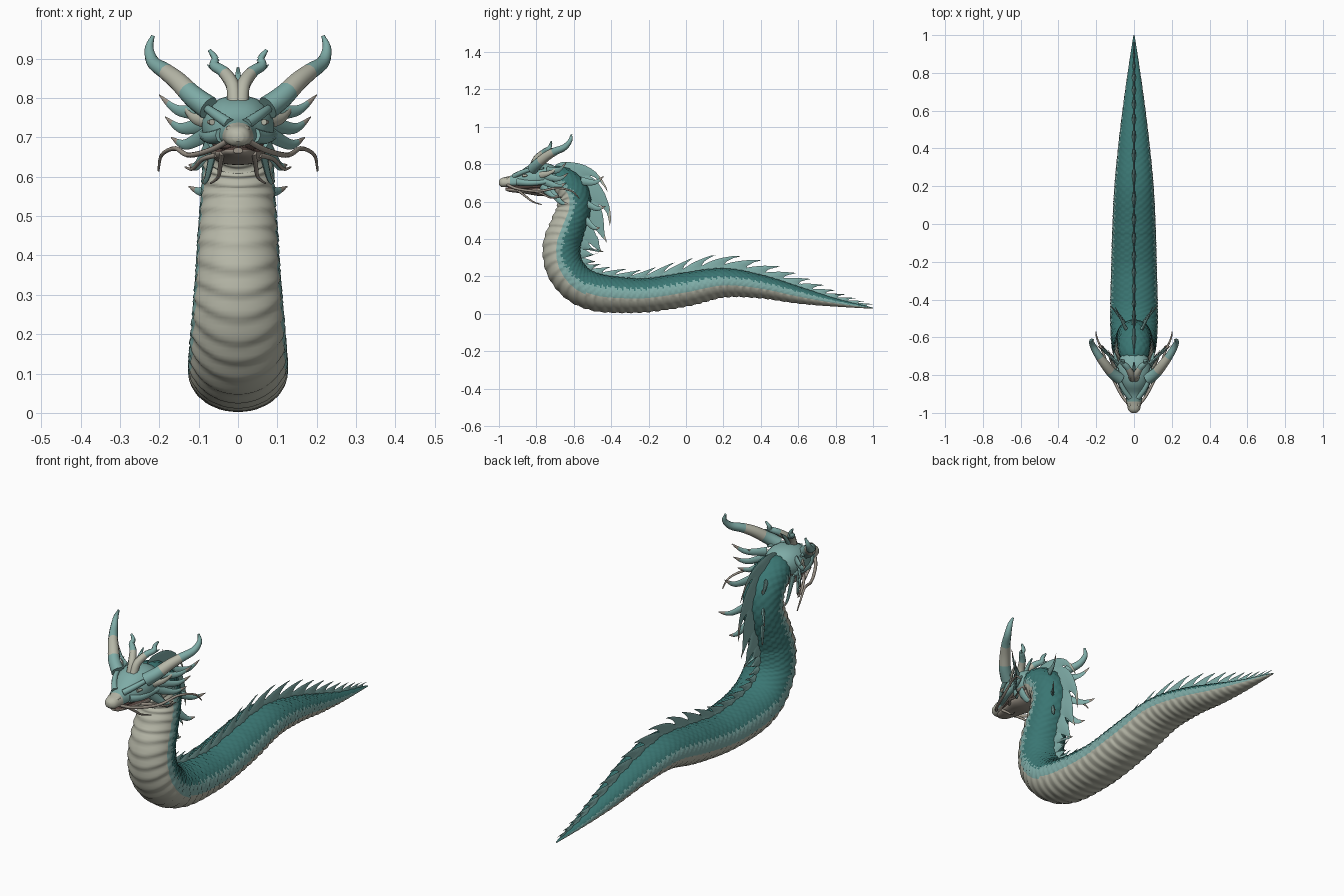
import bpy, bmesh, math
from mathutils import Vector

cube = bpy.data.objects.get("Cube")
if cube:
    bpy.data.objects.remove(cube, do_unlink=True)


def material(name, rgb):
    m = bpy.data.materials.new(name)
    m.use_nodes = True
    m.diffuse_color = (*rgb, 1)
    node = m.node_tree.nodes["Principled BSDF"]
    node.inputs["Base Color"].default_value = (*rgb, 1)
    node.inputs["Roughness"].default_value = 0.8
    return m


MATS = [material("dark teal", (.042, .18, .17)), material("pale teal", (.21, .41, .385)),
        material("belly cream", (.47, .475, .39)), material("whisker taupe", (.35, .31, .26)),
        material("mouth brown", (.10, .065, .055))]
DARK, PALE, CREAM, TAUPE, MOUTH = range(len(MATS))


def smooth_path(pts, n):
    """Catmull-Rom samples through points of any dimension."""
    out, last = [], len(pts) - 1
    for i in range(n):
        f = i / (n - 1) * last
        k = min(int(f), last - 1)
        t = f - k
        a, b, c, d = (pts[max(0, min(last, k + j))] for j in (-1, 0, 1, 2))
        out.append([.5 * (2*q + (r-p)*t + (2*p - 5*q + 4*r - s)*t*t + (3*q - p - 3*r + s)*t**3)
                    for p, q, r, s in zip(a, b, c, d)])
    return out


def loft(name, rings, rule, mirror=False, angle=40):
    """Skin closed rings; rule(ring, segment, ring count) picks the material."""
    bm = bmesh.new()
    loops = [[bm.verts.new(p) for p in ring] for ring in rings]
    m = len(loops[0])
    for i in range(len(loops) - 1):
        for j in range(m):
            k = (j + 1) % m
            f = bm.faces.new((loops[i][j], loops[i][k], loops[i+1][k], loops[i+1][j]))
            f.material_index = rule(i, j, len(loops) - 1)
    for i, loop in ((0, loops[0]), (len(loops) - 2, loops[-1])):
        bm.faces.new(loop).material_index = rule(i, 0, len(loops) - 1)
    bmesh.ops.recalc_face_normals(bm, faces=bm.faces)
    me = bpy.data.meshes.new(name)
    bm.to_mesh(me)
    bm.free()
    for mat in MATS:
        me.materials.append(mat)
    ob = bpy.data.objects.new(name, me)
    bpy.context.collection.objects.link(ob)
    if mirror:
        ob.modifiers.new("Mirror", 'MIRROR')
    bpy.ops.object.select_all(action='DESELECT')
    ob.select_set(True)
    bpy.context.view_layer.objects.active = ob
    bpy.ops.object.shade_smooth_by_angle(angle=math.radians(angle))
    return ob


def spike(name, pts, r, rule, flat=1.0, power=.7, sides=8, n=16):
    """Tapered curved tube, mirrored to both sides."""
    path = [Vector(p) for p in smooth_path(pts, n)]
    rings = []
    for i, p in enumerate(path):
        t = (path[min(i+1, n-1)] - path[max(i-1, 0)]).normalized()
        side = t.cross(Vector((0, 0, 1))).normalized()
        up = side.cross(t)
        rad = r * max(.04, 1 - i / (n-1)) ** power
        rings.append([p + side * rad * flat * math.cos(a) + up * rad * math.sin(a)
                      for a in (math.tau * j / sides for j in range(sides))])
    return loft(name, rings, rule, mirror=True, angle=60)


def banded(*bands):
    """Material by fraction of length: (upper limit, material) pairs."""
    return lambda i, j, n: next(m for lim, m in bands if i / n < lim)


def solid(m):
    return lambda i, j, n: m


# Body centre line: y, z, half height, half width
SPINE = [(-.75, .715, .045, .05), (-.68, .715, .075, .08), (-.61, .65, .088, .088), (-.60, .56, .09, .092),
         (-.635, .46, .095, .10), (-.665, .36, .10, .106), (-.65, .25, .10, .115), (-.58, .16, .10, .122),
         (-.48, .115, .10, .124), (-.35, .10, .095, .122), (-.2, .10, .09, .118), (0, .13, .09, .112),
         (.2, .165, .078, .102), (.4, .145, .062, .083), (.6, .10, .045, .06), (.8, .06, .022, .033),
         (1, .03, .003, .003)]
dense = smooth_path(SPINE, 900)
arc = [0]
for p, q in zip(dense, dense[1:]):
    arc.append(arc[-1] + math.hypot(q[0] - p[0], q[1] - p[1]))
TOTAL = arc[-1]


def spine(s):
    """Centre, outward back direction, half height and half width at arc length s."""
    s = max(0, min(TOTAL, s))
    k = next((i for i, a in enumerate(arc) if a >= s), len(arc) - 1)
    a, b = dense[max(0, k - 4)], dense[min(len(dense) - 1, k + 4)]
    t = Vector((0, b[0] - a[0], b[1] - a[1])).normalized()
    y, z, h, w = dense[k]
    return Vector((0, y, z)), Vector((0, -t.z, t.y)), h, w


# Scaled body with overlapping belly plates
RINGS, SEG, BAND, SCALE = 320, 56, .044, .032


def scale_phase(s, j):
    return (s / SCALE + .5 * (j // 2 % 2)) % 1


def plate(phase):
    return phase / .7 if phase < .7 else (1 - phase) / .3


rings = []
for i in range(RINGS + 1):
    s = TOTAL * i / RINGS
    c, n, h, w = spine(s)
    ring = []
    for j in range(SEG):
        a = math.tau * (j + .5) / SEG
        size = min(1, w / .09)
        if math.cos(a) < -.2:
            bump = .007 * plate(((s + .025 * math.sin(a) ** 2) / BAND) % 1) - .003
        else:
            bump = .006 * plate(scale_phase(s, j)) - .002
        k = 1 + bump * size / w
        ring.append(c + n * h * k * math.cos(a) + Vector((w * k * math.sin(a), 0, 0)))
    rings.append(ring)


def body_rule(i, j, n):
    s = TOTAL * i / RINGS
    c = math.cos(math.tau * (j + 1) / SEG)
    along = max(0, min(1, (s - .5) / .35))
    jag = .22 * (scale_phase(s, j) - .5)
    if c < -.28 + .08 * along:
        return CREAM
    return PALE if c < .02 + .38 * along + jag else DARK


loft("body", rings, body_rule, angle=75)

# Row of overlapping swept back fins along the spine: arc length, height, length
FINS = [(.08, .10, .08), (.2, .135, .085), (.45, .13, .085), (.58, .06, .08), (.9, .05, .09),
        (1.2, .075, .105), (1.5, .08, .105), (1.8, .06, .09), (2.1, .03, .06), (2.3, .01, .04)]


def fin_size(s):
    for a, b in zip(FINS, FINS[1:]):
        if s <= b[0]:
            f = (s - a[0]) / (b[0] - a[0])
            return a[1] + (b[1] - a[1]) * f, a[2] + (b[2] - a[2]) * f
    return FINS[-1][1:]


s, count = FINS[0][0], 0
while s < TOTAL - .06:
    H, L = fin_size(s)
    rings = []
    for k in range(13):
        t = k / 12
        row = []
        front = s + L * (1.8 * t ** 1.5 - .45)
        back = s + L * (1.12 - .35 * math.sin(math.pi * t ** .6) + .23 * t + .15 * t ** 4)
        for pos, x in ((front, 0), ((front + back) / 2, 1), (back, 0), ((front + back) / 2, -1)):
            c, n, h, w = spine(pos)
            p = c + n * (h * .93 + H * t ** .9)
            p.x = x * min(.011, w * .3) * (1.05 - t)
            row.append(p)
        rings.append(row)
    count += 1
    loft(f"spine_fin_{count}", rings, banded((.8, PALE), (2, CREAM if s < .6 else PALE)), angle=60)
    s += L


# Skull and jaw: y, centre z, half width, height above, depth below
def head_part(name, stations, rule, n=30, sides=28):
    rows = smooth_path(stations, n)
    rings = []
    for y, z, w, up, down in rows:
        ring = []
        for j in range(sides):
            a = math.tau * j / sides
            ca, sa = math.cos(a), math.sin(a)
            ring.append((w * math.copysign(abs(ca) ** .8, ca), y, z + sa * (up if sa > 0 else down)))
        rings.append(ring)
    return loft(name, rings, lambda i, j, m: rule(rows[i][0], math.sin(math.tau * (j + .5) / sides)))


head_part("skull", [(-1, .70, .012, .012, .01), (-.985, .70, .03, .026, .022), (-.95, .70, .038, .035, .022),
                    (-.90, .702, .048, .05, .022), (-.85, .715, .075, .073, .035), (-.79, .725, .092, .08, .05),
                    (-.73, .73, .084, .072, .05), (-.68, .73, .055, .045, .04), (-.65, .72, .025, .02, .02)],
          lambda y, up: CREAM if y < -.95 else TAUPE if up < -.6 else PALE)
head_part("lower_jaw", [(-.965, .666, .012, .008, .006), (-.94, .665, .032, .012, .014),
                        (-.86, .66, .05, .014, .018), (-.78, .66, .068, .03, .03), (-.70, .67, .06, .03, .03)],
          lambda y, up: TAUPE if up < .3 else MOUTH)
head_part("mouth_lining", [(-.94, .676, .02, .008, .01), (-.86, .678, .046, .012, .014),
                           (-.76, .685, .068, .02, .02)], lambda y, up: MOUTH)

# Brows, cheeks, nostrils, eyes and ears
spike("brow", [(.022, -.92, .735), (.052, -.88, .755), (.076, -.83, .772), (.09, -.76, .78)], .015,
      solid(PALE), power=.3)
spike("cheek", [(.04, -.90, .705), (.07, -.84, .70), (.085, -.76, .705), (.105, -.68, .72)], .02,
      solid(PALE), power=.4)
spike("nostril", [(.012, -.98, .712), (.022, -.96, .722), (.026, -.93, .725)], .01, solid(CREAM), power=.4)
spike("eye", [(.066, -.872, .739), (.071, -.86, .739), (.076, -.848, .739)], .008, solid(CREAM), power=.3)
spike("ear", [(.075, -.79, .74), (.115, -.74, .75), (.14, -.68, .78)], .02, solid(CREAM), flat=.5)

# Horns and forked crest antlers
horn_colours = banded((.2, PALE), (.48, CREAM), (2, PALE))
spike("horn", [(.075, -.82, .775), (.115, -.79, .805), (.152, -.745, .842), (.185, -.70, .868),
               (.215, -.65, .89), (.226, -.62, .925), (.216, -.613, .958)], .031, horn_colours,
      power=.55, sides=10, n=28)
spike("antler", [(.008, -.82, .78), (.013, -.80, .83), (.035, -.76, .865), (.06, -.735, .882),
                 (.058, -.725, .90), (.073, -.72, .922)], .02, banded((.38, CREAM), (2, PALE)), power=.45, n=22)
spike("antler_tine", [(.04, -.75, .868), (.06, -.735, .872), (.078, -.715, .885)], .01, solid(PALE))
spike("crest_spike", [(.002, -.79, .81), (.002, -.76, .85), (.002, -.73, .878)], .01, solid(PALE))

# Frill of curved spikes around the head and mane on the neck
FRILL = [((.08, -.74, .765), (.20, -.64, .808)), ((.085, -.75, .735), (.185, -.63, .752)),
         ((.08, -.76, .71), (.17, -.64, .70)), ((.07, -.77, .685), (.125, -.68, .63)),
         ((.06, -.74, .68), (.09, -.63, .585)), ((.04, -.56, .71), (.10, -.44, .735)),
         ((.03, -.55, .60), (.125, -.43, .575)), ((.03, -.55, .52), (.09, -.46, .46))]
for k, (base, tip) in enumerate(FRILL):
    a, b = Vector(base), Vector(tip)
    mid = a.lerp(b, .6) - Vector((0, 0, .022))
    spike(f"frill_spike_{k + 1}", [a, mid, b], .023, banded((.7, PALE), (2, TAUPE)), flat=.4, power=.8)

# Long whiskers and chin barbels
spike("whisker", [(.028, -.955, .69), (.07, -.90, .668), (.125, -.79, .655), (.16, -.69, .672),
                  (.194, -.61, .655), (.202, -.57, .615)], .008, solid(TAUPE), power=.35, n=30)
spike("chin_barbel", [(.04, -.90, .66), (.045, -.86, .63), (.05, -.82, .60), (.07, -.77, .583)], .007,
      solid(TAUPE), power=.4)
spike("jaw_barbel", [(.055, -.83, .655), (.09, -.78, .645), (.115, -.72, .62), (.135, -.67, .625)], .007,
      solid(TAUPE), power=.4)
